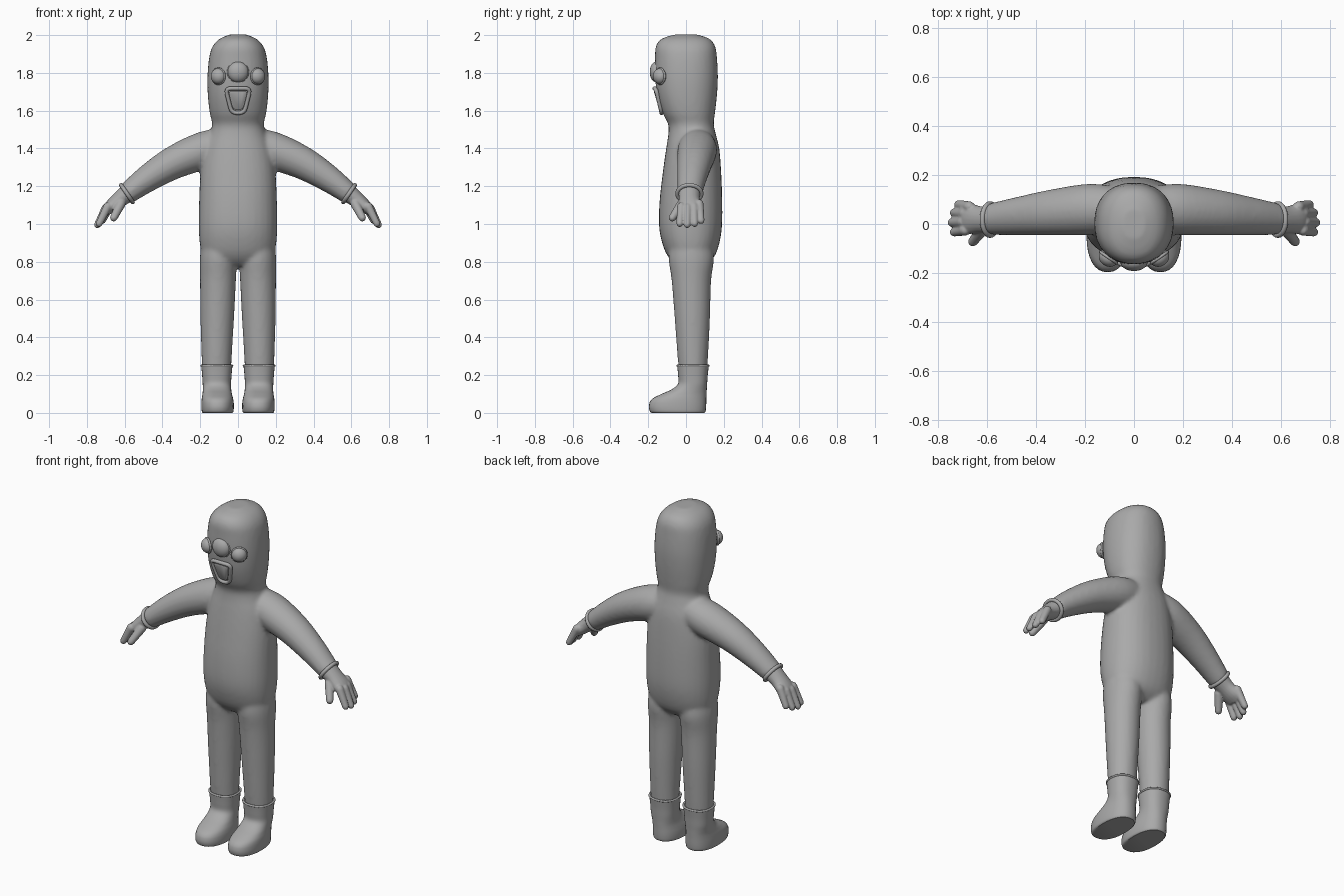
import bpy, bmesh, math
from mathutils import Vector

if "Cube" in bpy.data.objects:
    bpy.data.objects.remove(bpy.data.objects["Cube"])

suit = bpy.data.materials.new("suit_grey")
suit.diffuse_color = (0.4, 0.4, 0.4, 1)
suit.use_nodes = True
suit.node_tree.nodes["Principled BSDF"].inputs["Base Color"].default_value = suit.diffuse_color


def catmull(rows, steps):
    """Smoothly resample rows of numbers."""
    out = []
    for i in range(len(rows) - 1):
        a, b, c, d = (rows[min(max(i + k, 0), len(rows) - 1)] for k in (-1, 0, 1, 2))
        for s in range(steps):
            t = s / steps
            out.append([0.5 * (2 * q + (r - p) * t + (2 * p - 5 * q + 4 * r - w) * t * t
                               + (3 * q - p - 3 * r + w) * t ** 3)
                        for p, q, r, w in zip(a, b, c, d)])
    return out + [list(rows[-1])]


def skin(bm, rings):
    """Bridge rings of points and cap both ends."""
    vs = [[bm.verts.new(p) for p in r] for r in rings]
    n = len(vs[0])
    for a, b in zip(vs, vs[1:]):
        for i in range(n):
            bm.faces.new((a[i], a[(i + 1) % n], b[(i + 1) % n], b[i]))
    bm.faces.new(vs[0])
    bm.faces.new(vs[-1])


def oval(c, u, v, power=2.0, n=32):
    pts = []
    for i in range(n):
        t = 2 * math.pi * i / n
        ct, st = math.cos(t), math.sin(t)
        f = lambda w: math.copysign(abs(w) ** (2 / power), w)
        pts.append(Vector(c) + Vector(u) * f(ct) + Vector(v) * f(st))
    return pts


def upright(bm, rows, side=1, power=2.0, steps=4):
    """Rows: z, centre x, half width, front y, back y."""
    skin(bm, [oval((side * x, (f + b) / 2, z), (w, 0, 0), (0, (b - f) / 2, 0), power)
              for z, x, w, f, b in catmull(rows, steps)])


def limb(bm, rows, side=1, steps=4):
    """Rows: x, y, z, in-plane radius, depth radius; runs in the xz plane."""
    rows = catmull(rows, steps)
    rings = []
    for i, (x, y, z, r, d) in enumerate(rows):
        p, q = rows[max(i - 1, 0)], rows[min(i + 1, len(rows) - 1)]
        t = Vector((q[0] - p[0], 0, q[2] - p[2])).normalized()
        rings.append(oval((side * x, y, z), (-side * t.z * r, 0, t.x * r), (0, d, 0), n=20))
    skin(bm, rings)


def capsule(bm, a, b, r0, r1):
    """Rounded finger between two points."""
    a, b = Vector(a), Vector(b)
    t = (b - a).normalized()
    u = t.cross(Vector((0, 1, 0))).normalized()
    v = t.cross(u)
    prof = [(a - t * r0 * math.cos(k), r0 * math.sin(k)) for k in (0.1, 0.5, 1.0, 1.57)]
    prof += [(b + t * r1 * math.cos(k), r1 * math.sin(k)) for k in (1.57, 1.0, 0.5, 0.1)]
    skin(bm, [oval(c, u * r, v * r, n=14) for c, r in prof])


def finish(name, bm, voxel=0, smooth=0, mirror=False):
    bmesh.ops.recalc_face_normals(bm, faces=bm.faces)
    for f in bm.faces:
        f.smooth = True
    me = bpy.data.meshes.new(name)
    bm.to_mesh(me)
    bm.free()
    me.materials.append(suit)
    ob = bpy.data.objects.new(name, me)
    bpy.context.collection.objects.link(ob)
    if voxel:
        m = ob.modifiers.new("blend", 'REMESH')
        m.mode, m.voxel_size, m.use_smooth_shade = 'VOXEL', voxel, True
    if smooth:
        m = ob.modifiers.new("soften", 'SMOOTH')
        m.factor, m.iterations = 0.5, smooth
    if mirror:
        ob.modifiers.new("mirror", 'MIRROR')
    return ob


# Suit: torso with hood, legs and arms blended together
bm = bmesh.new()
upright(bm, [(0.78, 0, 0.13, -0.05, 0.10), (0.82, 0, 0.18, -0.09, 0.145),
             (0.88, 0, 0.20, -0.12, 0.172), (0.98, 0, 0.208, -0.142, 0.19),
             (1.12, 0, 0.206, -0.140, 0.192), (1.28, 0, 0.198, -0.122, 0.186),
             (1.40, 0, 0.178, -0.105, 0.176), (1.48, 0, 0.148, -0.093, 0.157),
             (1.53, 0, 0.137, -0.095, 0.147), (1.59, 0, 0.150, -0.125, 0.154),
             (1.68, 0, 0.160, -0.152, 0.164), (1.78, 0, 0.162, -0.164, 0.169),
             (1.88, 0, 0.153, -0.164, 0.164), (1.94, 0, 0.135, -0.160, 0.155),
             (1.98, 0, 0.098, -0.130, 0.125), (2.003, 0, 0.045, -0.06, 0.06)], power=2.25)
for s in (-1, 1):
    upright(bm, [(0.20, 0.113, 0.076, -0.035, 0.11), (0.30, 0.113, 0.080, -0.045, 0.117),
                 (0.50, 0.110, 0.089, -0.060, 0.127), (0.70, 0.106, 0.095, -0.076, 0.133),
                 (0.82, 0.104, 0.098, -0.092, 0.148), (0.92, 0.10, 0.09, -0.08, 0.13)], s)
    limb(bm, [(0.06, 0.06, 1.42, 0.09, 0.09), (0.18, 0.06, 1.39, 0.10, 0.105),
              (0.34, 0.047, 1.325, 0.088, 0.094), (0.48, 0.032, 1.24, 0.072, 0.078),
              (0.59, 0.02, 1.158, 0.056, 0.064)], s)
finish("body_suit", bm, 0.011, 6)

# Boots
bm = bmesh.new()
upright(bm, [(0.006, 0.108, 0.078, -0.180, 0.098), (0.015, 0.108, 0.084, -0.192, 0.104),
             (0.045, 0.108, 0.086, -0.196, 0.107), (0.075, 0.109, 0.083, -0.178, 0.108),
             (0.10, 0.110, 0.078, -0.130, 0.109), (0.125, 0.111, 0.075, -0.075, 0.110),
             (0.155, 0.112, 0.075, -0.042, 0.112), (0.20, 0.112, 0.078, -0.042, 0.115),
             (0.252, 0.112, 0.083, -0.047, 0.121)], power=2.3)
for v in bm.verts:
    v.co.z = max(0, v.co.z - 0.006) if v.co.z < 0.05 else v.co.z
boots = finish("boots", bm, mirror=True)

# Gloves: palm, four fingers and a thumb
bm = bmesh.new()
limb(bm, [(0.585, 0.018, 1.163, 0.050, 0.058), (0.63, 0.018, 1.128, 0.042, 0.055),
          (0.675, 0.023, 1.09, 0.035, 0.064), (0.70, 0.025, 1.065, 0.024, 0.060)])
for y0, y1, x, z in ((-0.025, -0.033, 0.735, 1.002), (0.008, 0.006, 0.744, 0.996),
                     (0.042, 0.046, 0.735, 1.002), (0.070, 0.080, 0.717, 1.018)):
    capsule(bm, (x - 0.045, y0, z + 0.09), (x, y1, z), 0.023, 0.018)
capsule(bm, (0.62, -0.022, 1.108), (0.658, -0.072, 1.033), 0.026, 0.020)
finish("gloves", bm, 0.005, 3, True)


def tube(name, pts, r, mirror=False):
    """Closed round tube through points."""
    cu = bpy.data.curves.new(name, 'CURVE')
    cu.dimensions, cu.bevel_depth, cu.bevel_resolution = '3D', r, 3
    sp = cu.splines.new('POLY')
    sp.points.add(len(pts) - 1)
    for p, q in zip(sp.points, pts):
        p.co = (*q, 1)
    sp.use_cyclic_u = sp.use_smooth = True
    cu.materials.append(suit)
    ob = bpy.data.objects.new(name, cu)
    bpy.context.collection.objects.link(ob)
    if mirror:
        ob.modifiers.new("mirror", 'MIRROR')


# Rolled cuffs on gloves and boots
tube("glove_cuffs", oval((0.588, 0.018, 1.161), (0.031, 0, 0.045), (0, 0.064, 0)), 0.011, True)
tube("boot_cuffs", oval((0.112, 0.037, 0.25), (0.081, 0, 0), (0, 0.082, 0), 2.3), 0.006, True)


# Three bulging eyes, each with a thin rim
def eye(name, c, r, turn, mirror=False):
    n = Vector((math.sin(turn), -math.cos(turn), 0))
    u, v = Vector((math.cos(turn), math.sin(turn), 0)), Vector((0, 0, 1))
    bm = bmesh.new()
    skin(bm, [oval(Vector(c) + n * (0.036 * math.sin(k)), u * r * math.cos(k), v * r * math.cos(k))
              for k in [-1.5 + 3.0 * i / 14 for i in range(15)]])
    finish(name, bm, mirror=mirror)
    tube(name + "_rim", oval(c, u * r * 0.96, v * r * 0.96), 0.006, mirror)


eye("middle_eye", (0, -0.156, 1.805), 0.055, 0)
eye("side_eyes", (0.104, -0.137, 1.782), 0.042, 0.6, True)


# Open mouth: rounded tapering lip and inner panel that follow the face
def mouth_loop(k, lift):
    corners = [(-0.066, 1.718), (0.066, 1.718), (0.034, 1.588), (-0.034, 1.588)]
    pts = []
    for i, c in enumerate(corners):
        p, q = Vector(corners[i - 1]), Vector(corners[(i + 1) % 4])
        c = Vector(c)
        a, b = c + (p - c).normalized() * 0.03, c + (q - c).normalized() * 0.03
        for t in (0, 0.25, 0.5, 0.75, 1):
            w = a * (1 - t) ** 2 + c * 2 * t * (1 - t) + b * t * t
            x, z = w.x * k, 1.657 + (w.y - 1.657) * k
            pts.append(Vector((x, -0.124 - (z - 1.58) * 0.3 + 2.2 * x * x - lift, z)))
    return pts


tube("mouth_lip", mouth_loop(1, 0.004), 0.011)
bm = bmesh.new()
skin(bm, [mouth_loop(0.78, -0.01), mouth_loop(0.78, 0.008), mouth_loop(0.7, 0.011)])
panel = finish("mouth_panel", bm)

# Crisp edges where caps meet walls
bpy.ops.object.select_all(action='DESELECT')
for ob in (boots, panel):
    ob.select_set(True)
    bpy.context.view_layer.objects.active = ob
bpy.ops.object.shade_smooth_by_angle(angle=math.radians(40))
